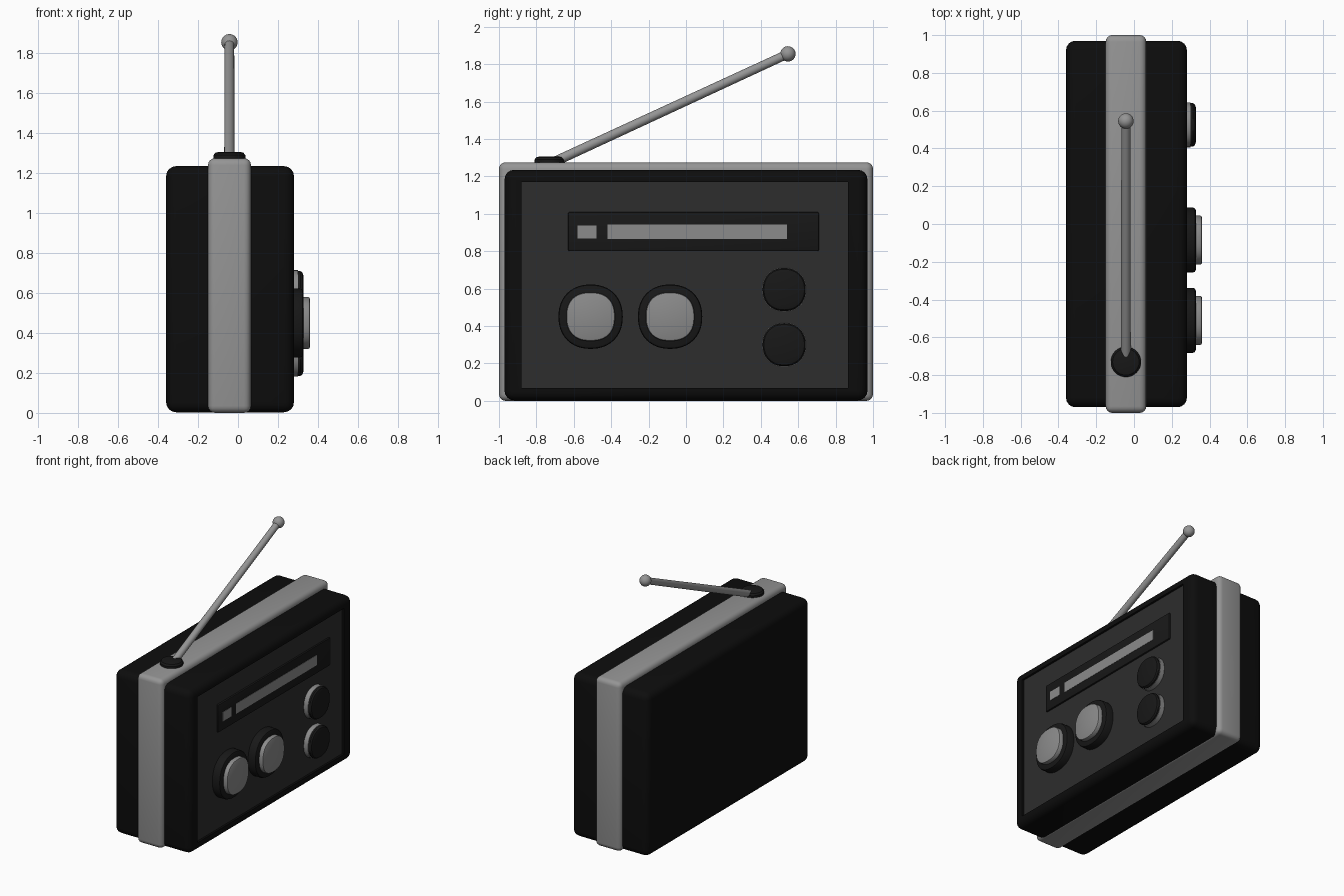
import bpy, bmesh
from math import cos, sin, pi, radians
from mathutils import Vector

if "Cube" in bpy.data.objects:
    bpy.data.objects.remove(bpy.data.objects["Cube"])


def material(name, v):
    m = bpy.data.materials.new(name)
    m.diffuse_color = (v, v, v, 1)
    m.use_nodes = True
    m.node_tree.nodes["Principled BSDF"].inputs["Base Color"].default_value = m.diffuse_color
    return m


BLACK = material("black_plastic", 0.004)
DARK = material("dark_plastic", 0.009)
PANEL = material("panel_grey", 0.026)
SILVER = material("silver", 0.30)
LIGHT = material("light_grey", 0.26)


def finish(name, bm, mat, angle=35):
    bmesh.ops.recalc_face_normals(bm, faces=bm.faces)
    me = bpy.data.meshes.new(name)
    bm.to_mesh(me)
    bm.free()
    ob = bpy.data.objects.new(name, me)
    bpy.context.collection.objects.link(ob)
    me.materials.append(mat)
    bpy.ops.object.select_all(action='DESELECT')
    ob.select_set(True)
    bpy.context.view_layer.objects.active = ob
    bpy.ops.object.shade_smooth_by_angle(angle=radians(angle))
    return ob


def box_bm(lo, hi, bevel=0, segments=4):
    lo, hi = Vector(lo), Vector(hi)
    bm = bmesh.new()
    bmesh.ops.create_cube(bm, size=1)
    for v in bm.verts:
        v.co = (lo + hi) / 2 + v.co * (hi - lo)
    if bevel:
        bmesh.ops.bevel(bm, geom=bm.edges[:], offset=bevel, segments=segments,
                        profile=0.5, affect='EDGES')
    return bm


def lathe_x(name, y, z, profile, mat, power=2.0, n=48):
    """Stack of (x, radius) rings along x; power > 2 gives a squarer outline."""
    bm = bmesh.new()
    rings = []
    for x, r in profile:
        ring = []
        for i in range(n):
            c, s = cos(2 * pi * i / n), sin(2 * pi * i / n)
            k = r / (abs(c) ** power + abs(s) ** power) ** (1 / power)
            ring.append(bm.verts.new((x, y + k * c, z + k * s)))
        rings.append(ring)
    for a, b in zip(rings, rings[1:]):
        for i in range(n):
            bm.faces.new((a[i], a[(i + 1) % n], b[(i + 1) % n], b[i]))
    bm.faces.new(rings[0])
    bm.faces.new(rings[-1])
    return finish(name, bm, mat)


# Rounded body with a shallow recess in the control side
bm = box_bm((-0.36, -0.97, 0.003), (0.28, 0.97, 1.235), 0.05)
side = max(bm.faces, key=lambda f: f.calc_center_median().x)
bmesh.ops.inset_region(bm, faces=[side], thickness=0.01)
for v in side.verts:
    v.co.y = -0.88 if v.co.y < 0 else 0.865
    v.co.z = 0.07 if v.co.z < 0.6 else 1.17
side = bmesh.ops.extrude_discrete_faces(bm, faces=[side])["faces"][0]
for v in side.verts:
    v.co.x -= 0.02
finish("body", bm, BLACK)

# Silver band around the middle
finish("band", box_bm((-0.15, -1.0, 0.0), (0.065, 1.0, 1.275), 0.035), SILVER)

# Control panel and tuning display
finish("panel", box_bm((0.25, -0.88, 0.07), (0.264, 0.865, 1.17)), PANEL)
finish("display_frame", box_bm((0.255, -0.63, 0.80), (0.277, 0.71, 1.01), 0.008, 2), DARK)
finish("display_window", box_bm((0.27, -0.42, 0.865), (0.279, 0.54, 0.942)), LIGHT)
finish("display_indicator", box_bm((0.27, -0.58, 0.868), (0.279, -0.478, 0.938)), LIGHT)

# Two large dials
for i, y in enumerate((-0.51, -0.085)):
    lathe_x(f"dial_base_{i}", y, 0.45,
            [(0.255, 0.172), (0.312, 0.172), (0.322, 0.168), (0.327, 0.158)], DARK, 2.2)
    lathe_x(f"dial_cap_{i}", y, 0.45,
            [(0.32, 0.13), (0.35, 0.13), (0.357, 0.127), (0.36, 0.12)], LIGHT, 2.4)

# Two buttons in light collars
for i, z in enumerate((0.30, 0.595)):
    lathe_x(f"button_collar_{i}", 0.525, z, [(0.255, 0.119), (0.30, 0.119)], LIGHT, 2.2)
    lathe_x(f"button_{i}", 0.525, z,
            [(0.295, 0.115), (0.312, 0.115), (0.322, 0.108), (0.328, 0.09)], DARK, 2.2)

# Antenna: base disc, rod and ball tip
AX = -0.043
bm = bmesh.new()
prev = None
for z, r in ((1.25, 0.08), (1.29, 0.08), (1.302, 0.07), (1.307, 0.05)):
    ring = [bm.verts.new((AX + r * cos(2 * pi * i / 32), -0.73 + r * sin(2 * pi * i / 32), z))
            for i in range(32)]
    if prev:
        for i in range(32):
            bm.faces.new((prev[i], prev[(i + 1) % 32], ring[(i + 1) % 32], ring[i]))
    else:
        bm.faces.new(ring)
    prev = ring
bm.faces.new(prev)
finish("antenna_base", bm, DARK)

start, tip = Vector((AX, -0.70, 1.28)), Vector((AX, 0.545, 1.855))
d = tip - start
bm = bmesh.new()
bmesh.ops.create_cone(bm, cap_ends=True, segments=24, radius1=0.026, radius2=0.024, depth=d.length)
bmesh.ops.rotate(bm, verts=bm.verts, matrix=d.to_track_quat('Z', 'Y').to_matrix())
bmesh.ops.translate(bm, verts=bm.verts, vec=(start + tip) / 2)
finish("antenna_rod", bm, SILVER)

bm = bmesh.new()
bmesh.ops.create_uvsphere(bm, u_segments=24, v_segments=16, radius=0.041)
bmesh.ops.translate(bm, verts=bm.verts, vec=tip)
finish("antenna_tip", bm, SILVER)
